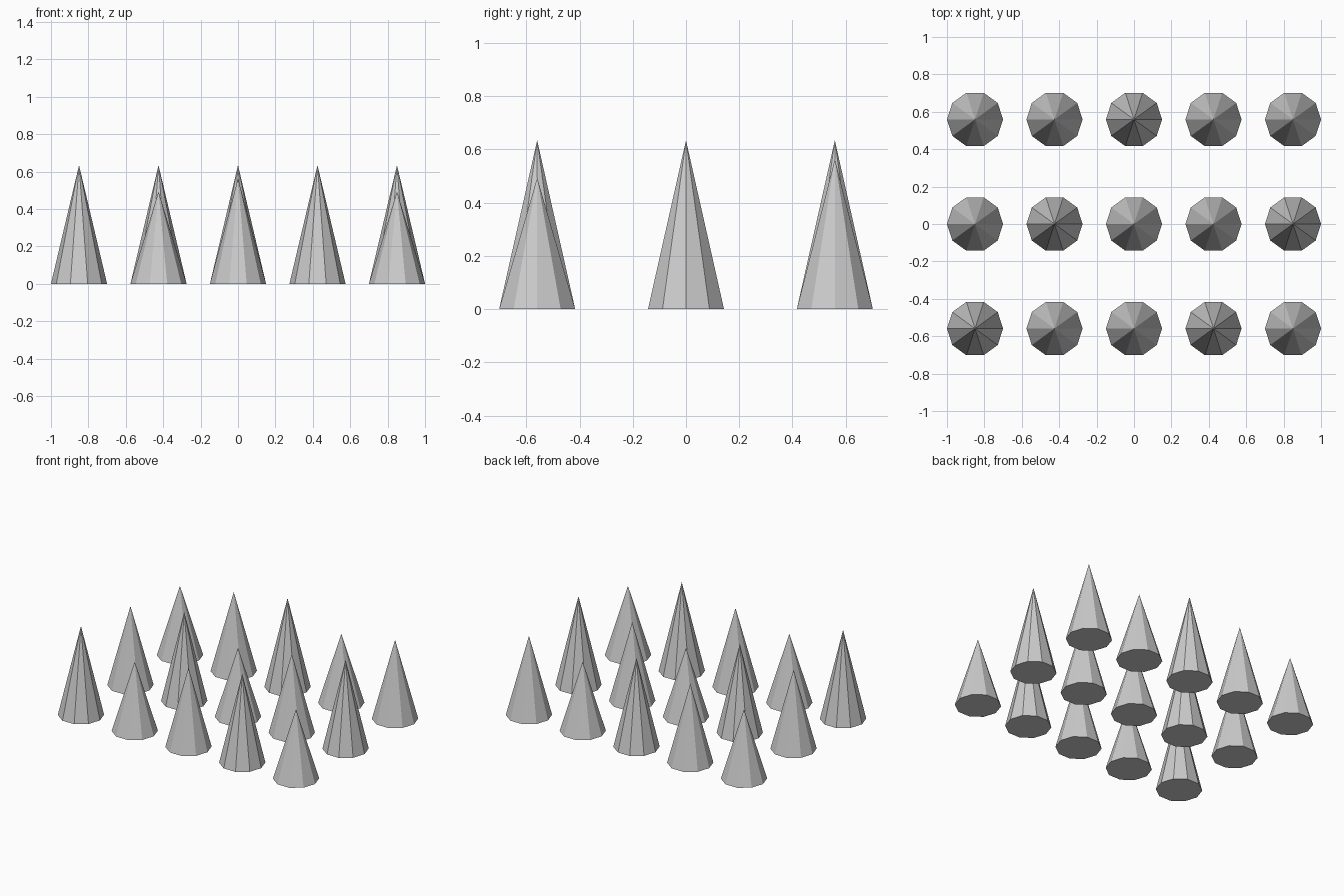
import bpy

# Remove the default cube
cube = bpy.data.objects.get("Cube")
if cube:
    bpy.data.objects.remove(cube, do_unlink=True)

COLUMNS, ROWS = 5, 3
STEP_X, STEP_Y = 0.425, 0.559
RADIUS, SIDES = 0.15, 10
HEIGHTS = (0.634, 0.493, 0.563)   # tall, short, medium, repeating

# One plain grey for every cone
grey = bpy.data.materials.new("light grey")
grey.use_nodes = True
colour = (0.6, 0.6, 0.6, 1.0)
grey.diffuse_color = colour
grey.node_tree.nodes["Principled BSDF"].inputs["Base Color"].default_value = colour


def add_cone(name, x, y, height):
    """Flat-sided cone standing on the ground, one corner towards +x."""
    bpy.ops.mesh.primitive_cone_add(
        vertices=SIDES, radius1=RADIUS, radius2=0, depth=height,
        location=(x, y, height / 2), rotation=(0, 0, -1.5707963))
    cone = bpy.context.object
    cone.name = name
    cone.data.materials.append(grey)
    bpy.ops.object.shade_flat()


# Grid of cones, heights cycling along each row from front to back
for row in range(ROWS):
    for col in range(COLUMNS):
        index = row * COLUMNS + col
        add_cone(f"cone_{index + 1}",
                 (col - (COLUMNS - 1) / 2) * STEP_X,
                 (row - (ROWS - 1) / 2) * STEP_Y,
                 HEIGHTS[index % len(HEIGHTS)])
